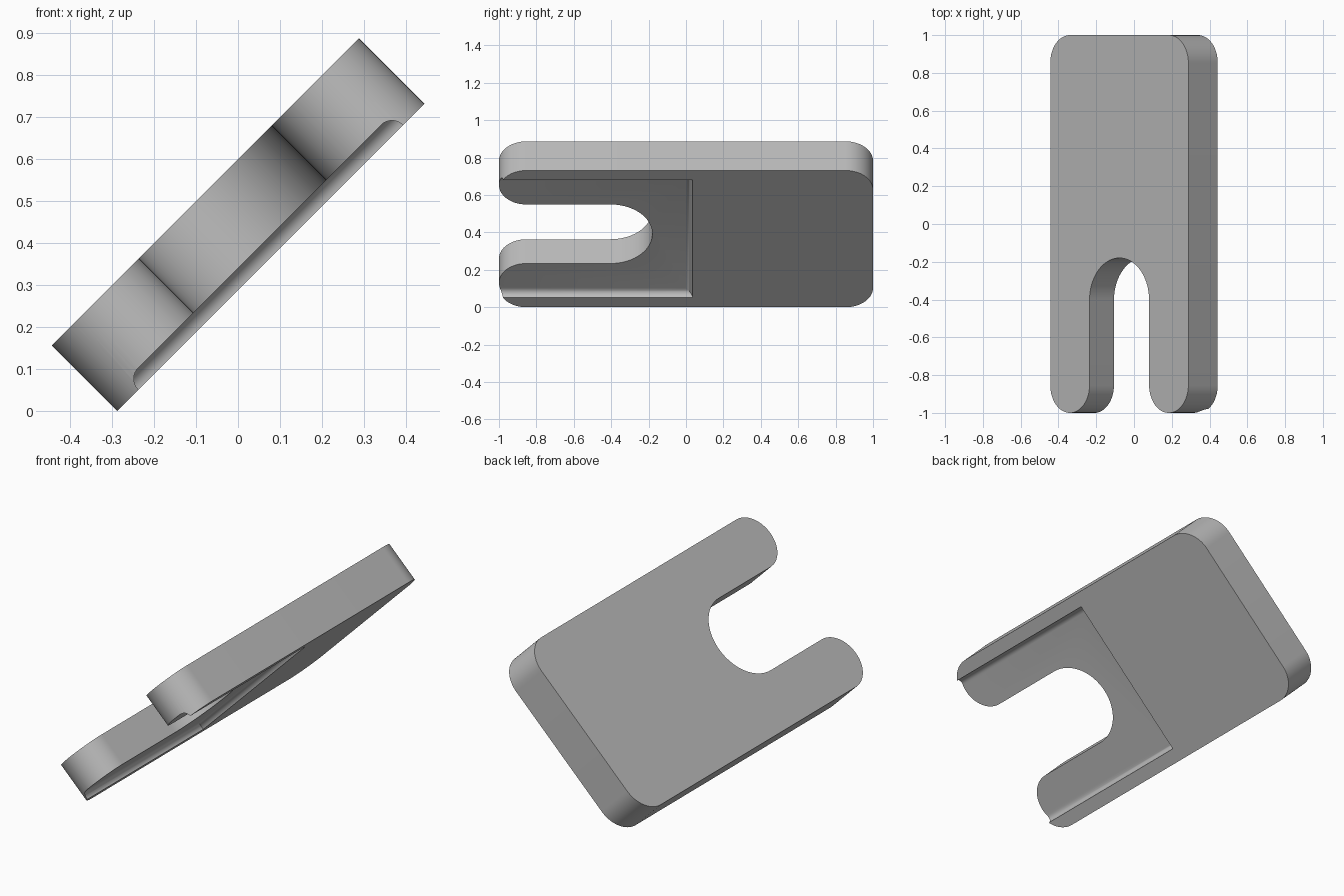
import bpy
import bmesh
from math import pi, cos, sin, radians
from mathutils import Matrix

cube = bpy.data.objects.get("Cube")
if cube:
    bpy.data.objects.remove(cube, do_unlink=True)

HALF_W, THICK, CORNER = 0.517, 0.22, 0.147
SLOT_R = HALF_W - 2 * CORNER
SLOT_Y = -0.18 - SLOT_R
RECESS_HALF, RECESS_BACK, RECESS_DEPTH = 0.445, 0.035, 0.037

grey = bpy.data.materials.new("mid grey")
grey.use_nodes = True
colour = (0.5, 0.5, 0.5, 1)
grey.diffuse_color = colour
grey.node_tree.nodes["Principled BSDF"].inputs["Base Color"].default_value = colour


def arc(cx, cy, r, start, end, steps=16):
    angles = [radians(start + (end - start) * i / steps) for i in range(steps + 1)]
    return [(cx + r * cos(a), cy + r * sin(a)) for a in angles]


def make_object(name, bm):
    bmesh.ops.recalc_face_normals(bm, faces=bm.faces)
    mesh = bpy.data.meshes.new(name)
    bm.to_mesh(mesh)
    bm.free()
    mesh.materials.append(grey)
    obj = bpy.data.objects.new(name, mesh)
    bpy.context.collection.objects.link(obj)
    return obj


# Forked plate: half outline from the back edge to the slot, then mirrored
half = arc(HALF_W - CORNER, 1 - CORNER, CORNER, 90, 0)
half += arc(HALF_W - CORNER, CORNER - 1, CORNER, 0, -180, 32)
half += arc(0, SLOT_Y, SLOT_R, 0, 90, 24)
outline = half + [(-x, y) for x, y in reversed(half[:-1])]

bm = bmesh.new()
base = bm.faces.new([bm.verts.new((x, y, 0)) for x, y in outline])
top = bmesh.ops.extrude_face_region(bm, geom=[base])["geom"]
bmesh.ops.translate(bm, vec=(0, 0, THICK),
                    verts=[v for v in top if isinstance(v, bmesh.types.BMVert)])
plate = make_object("forked_plate", bm)

# Filleted recess in the underside, open at the front
bm = bmesh.new()
bmesh.ops.create_cube(bm, size=1)
for v in bm.verts:
    v.co.x *= 2 * RECESS_HALF
    v.co.y = RECESS_BACK if v.co.y > 0 else -1.3
    v.co.z = RECESS_DEPTH if v.co.z > 0 else -0.2
rim = [e for e in bm.edges if all(v.co.z > 0 for v in e.verts)]
bmesh.ops.bevel(bm, geom=rim, offset=RECESS_DEPTH - 0.0005, segments=8,
                profile=0.5, affect='EDGES')
cutter = make_object("recess_cutter", bm)

cut = plate.modifiers.new("recess", 'BOOLEAN')
cut.operation = 'DIFFERENCE'
cut.solver = 'EXACT'
cut.object = cutter
bpy.context.view_layer.objects.active = plate
plate.select_set(True)
bpy.ops.object.modifier_apply(modifier="recess")
bpy.data.objects.remove(cutter, do_unlink=True)

# Lean the plate at 45 degrees, resting on its lower edge
lift = (2 * HALF_W + THICK) * sin(pi / 4) / 2
plate.data.transform(Matrix.Translation((0, 0, lift))
                     @ Matrix.Rotation(-pi / 4, 4, 'Y')
                     @ Matrix.Translation((0, 0, -THICK / 2)))
bpy.ops.object.shade_smooth_by_angle(angle=radians(30))
